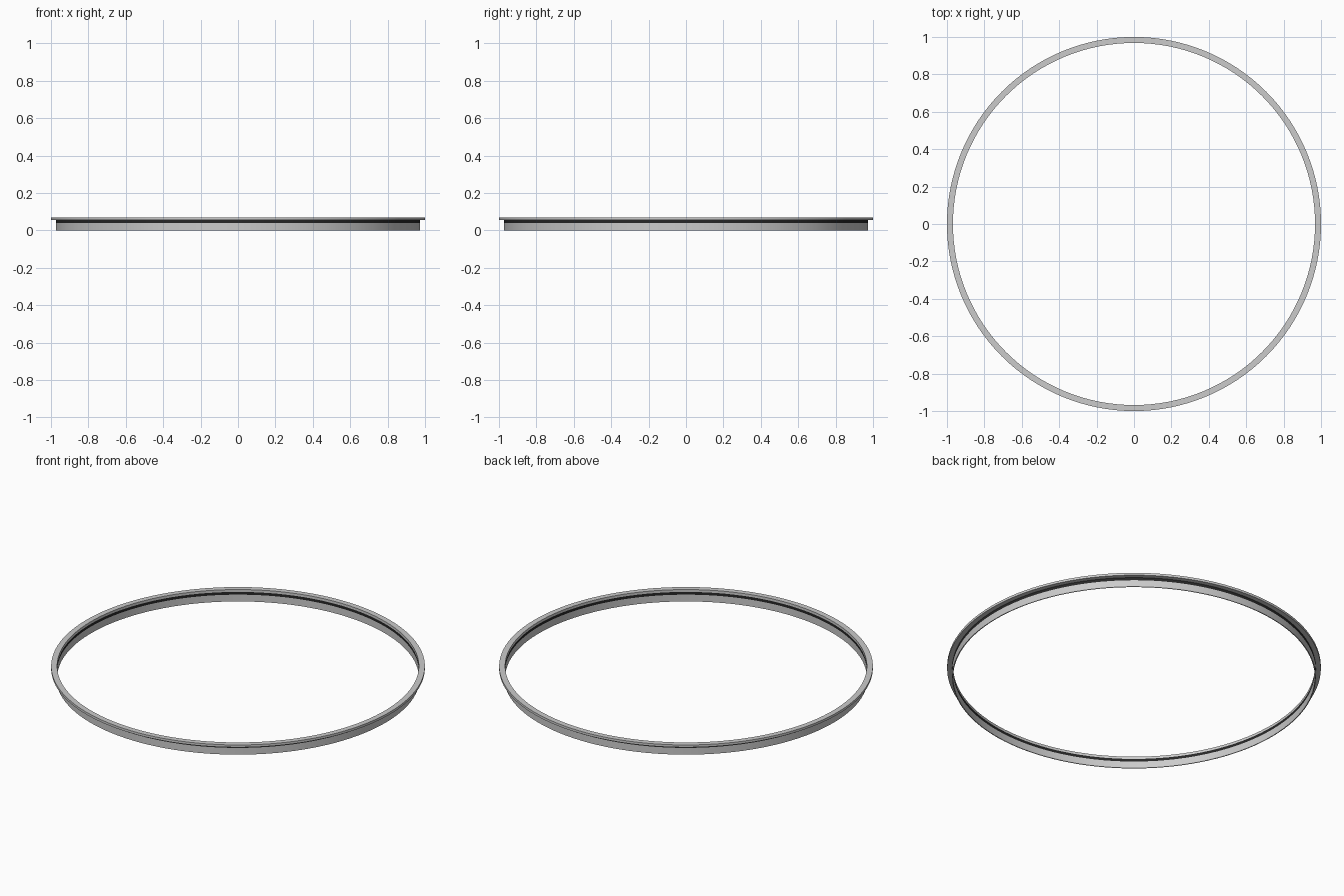
import bpy, bmesh, math

if "Cube" in bpy.data.objects:
    bpy.data.objects.remove(bpy.data.objects["Cube"])

SEGMENTS = 128


def lathe(name, profile, color=None):
    """Revolve a closed (radius, z) profile around the z axis."""
    bm = bmesh.new()
    rings = []
    for i in range(SEGMENTS):
        a = 2 * math.pi * i / SEGMENTS
        rings.append([bm.verts.new((r * math.cos(a), r * math.sin(a), z)) for r, z in profile])
    n = len(profile)
    for i in range(SEGMENTS):
        p, q = rings[i], rings[(i + 1) % SEGMENTS]
        for j in range(n):
            k = (j + 1) % n
            bm.faces.new((p[j], q[j], q[k], p[k]))
    bmesh.ops.recalc_face_normals(bm, faces=bm.faces)
    mesh = bpy.data.meshes.new(name)
    bm.to_mesh(mesh)
    bm.free()
    obj = bpy.data.objects.new(name, mesh)
    bpy.context.collection.objects.link(obj)
    bpy.ops.object.select_all(action='DESELECT')
    obj.select_set(True)
    bpy.context.view_layer.objects.active = obj
    bpy.ops.object.shade_smooth_by_angle(angle=math.radians(35))
    if color:
        mat = bpy.data.materials.new(name + "_material")
        mat.diffuse_color = color
        mat.use_nodes = True
        mat.node_tree.nodes["Principled BSDF"].inputs["Base Color"].default_value = mat.diffuse_color
        mesh.materials.append(mat)
    return obj


# Lower cylindrical wall
lathe("ring_wall", [(0.968, 0), (0.973, 0), (0.973, 0.04), (0.968, 0.04)])

# Dark band between the wall and the flange
lathe("dark_band", [(0.968, 0.04), (0.973, 0.04), (0.973, 0.056), (0.968, 0.056)],
      (0.02, 0.02, 0.02, 1))

# Flat flange on top, reaching outwards
lathe("top_flange", [(0.968, 0.056), (1.0, 0.056), (1.0, 0.07), (0.968, 0.07)])
